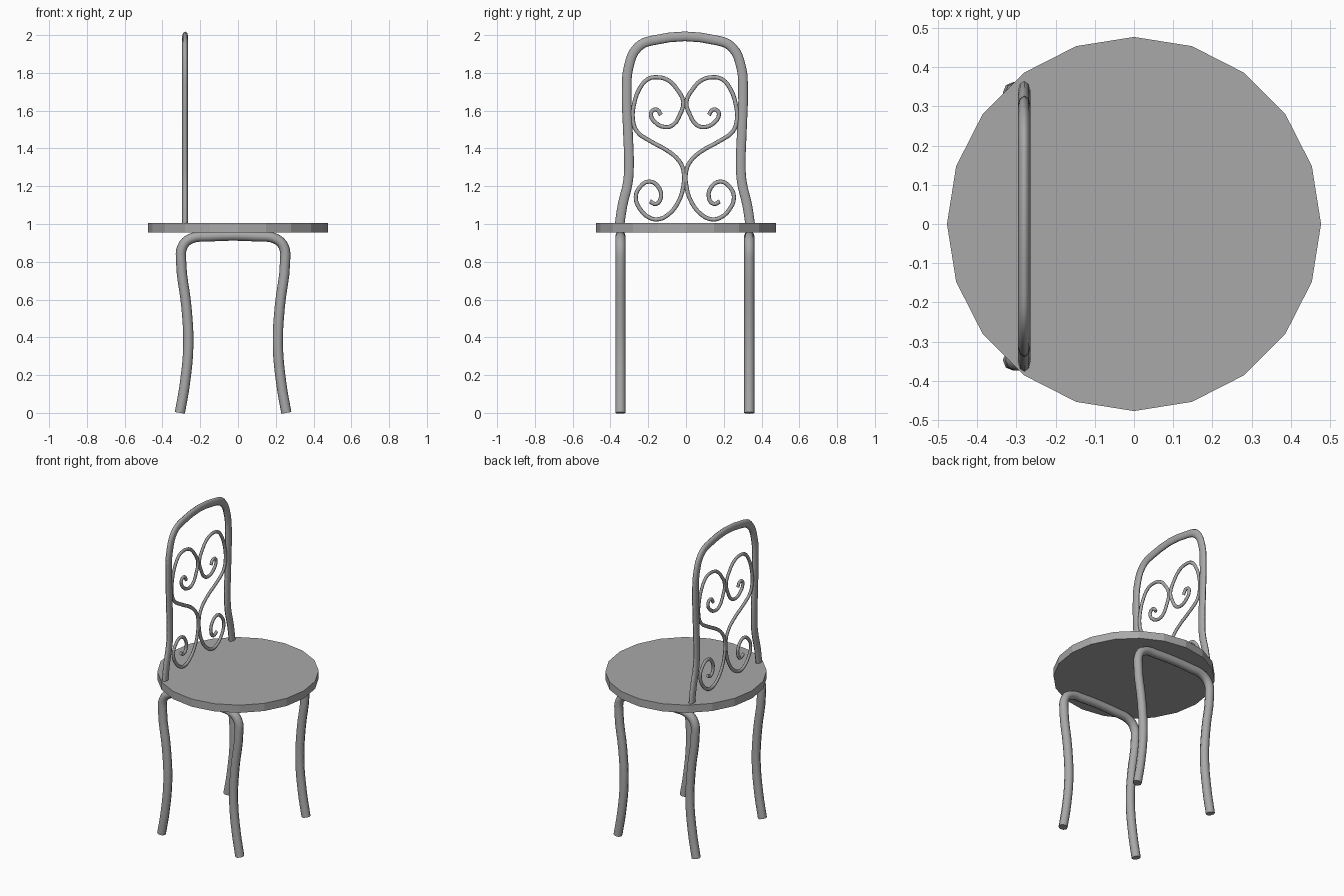
import bpy, math

if "Cube" in bpy.data.objects:
    bpy.data.objects.remove(bpy.data.objects["Cube"])

metal = bpy.data.materials.new("grey_metal")
metal.diffuse_color = (0.40, 0.395, 0.395, 1)
metal.use_nodes = True
metal.node_tree.nodes["Principled BSDF"].inputs["Base Color"].default_value = metal.diffuse_color

CY = -0.006   # symmetry plane of legs and back
CX = -0.026   # symmetry plane of leg arches
BACK_X = -0.28


def tube(name, pts, radius, loc, scale=(1, 1, 1), bevel=2, res=4):
    """Smooth tube through points, converted to a mesh."""
    cu = bpy.data.curves.new(name, 'CURVE')
    cu.dimensions = '3D'
    cu.bevel_depth = radius
    cu.bevel_resolution = bevel
    cu.resolution_u = res
    cu.use_fill_caps = True
    sp = cu.splines.new('BEZIER')
    sp.bezier_points.add(len(pts) - 1)
    for bp, p in zip(sp.bezier_points, pts):
        bp.co = p
        bp.handle_left_type = bp.handle_right_type = 'AUTO'
    ob = bpy.data.objects.new(name, cu)
    bpy.context.collection.objects.link(ob)
    ob.location = loc
    ob.scale = scale
    cu.materials.append(metal)
    bpy.ops.object.select_all(action='DESELECT')
    bpy.context.view_layer.objects.active = ob
    ob.select_set(True)
    bpy.ops.object.convert(target='MESH')
    bpy.ops.object.shade_smooth_by_angle(angle=math.radians(50))
    return bpy.context.object


# Round seat
bpy.ops.mesh.primitive_cylinder_add(vertices=20, radius=0.477, depth=0.05,
                                    location=(0, 0, 0.981),
                                    rotation=(0, 0, math.pi / 2))
seat = bpy.context.object
seat.name = "seat"
seat.data.materials.append(metal)

# Leg arches: each tube makes two legs joined under the seat
leg = [(0.282, 0), (0.256, 0.15), (0.237, 0.36), (0.247, 0.56), (0.275, 0.8),
       (0.268, 0.88), (0.225, 0.922), (0.13, 0.934)]
arch = [(-x, 0, z) for x, z in leg] + [(x, 0, z) for x, z in reversed(leg)]
for name, y in (("left_legs", 0.341), ("right_legs", -0.341)):
    tube(name, arch, 0.027, (CX, CY + y, 0))

# Back frame, flattened front to back
side = [(0.348, 0.98), (0.33, 1.1), (0.302, 1.22), (0.296, 1.3), (0.302, 1.5),
        (0.308, 1.7), (0.298, 1.83), (0.25, 1.935), (0.17, 1.972)]
hoop = [(0, -y, z) for y, z in side] + [(0, y, z) for y, z in reversed(side)]
tube("back_frame", hoop, 0.0255, (BACK_X, CY, 0), (0.62, 1, 1))

# Scrollwork: one continuous scroll, mirrored
scroll = [(0.185, 1.12), (0.153, 1.106), (0.127, 1.14), (0.143, 1.20), (0.19, 1.225),
          (0.238, 1.195), (0.26, 1.143), (0.238, 1.08), (0.185, 1.032), (0.14, 1.025),
          (0.09, 1.048), (0.038, 1.11), (0.008, 1.2), (0.008, 1.285), (0.03, 1.333),
          (0.08, 1.38), (0.185, 1.44), (0.254, 1.49), (0.275, 1.55), (0.27, 1.63),
          (0.238, 1.72), (0.196, 1.767), (0.148, 1.777), (0.09, 1.762), (0.042, 1.714),
          (0.008, 1.645), (0.026, 1.58), (0.063, 1.524), (0.106, 1.513), (0.159, 1.54),
          (0.18, 1.577), (0.172, 1.60), (0.148, 1.605), (0.127, 1.577)]
for name, s in (("left_scroll", 1), ("right_scroll", -1)):
    tube(name, [(0, s * y, z) for y, z in scroll], 0.011, (BACK_X, CY, 0), (0.8, 1, 1), res=3)
